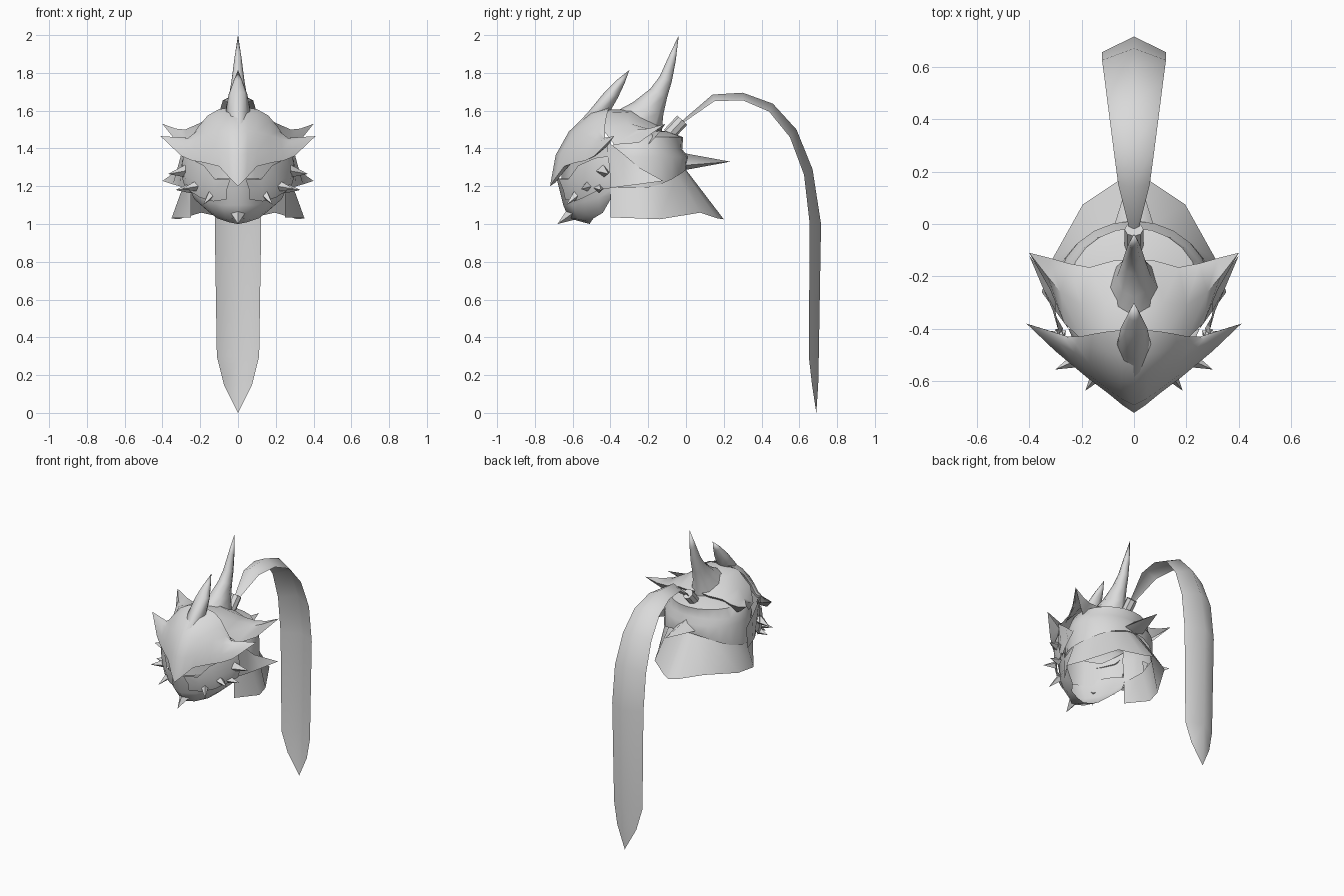
import bpy, bmesh, math
from mathutils import Vector

steel = bpy.data.materials.new("pale_grey")
steel.diffuse_color = (0.7, 0.7, 0.7, 1)
HEAD = Vector((0, -.3, 1.25))


def finish(name, bm, mirror=False, angle=40, outward=False):
    bmesh.ops.remove_doubles(bm, verts=bm.verts, dist=0.0005)
    bmesh.ops.recalc_face_normals(bm, faces=bm.faces)
    if outward and sum(f.normal.dot(f.calc_center_median() - HEAD) * f.calc_area()
                       for f in bm.faces) < 0:
        bmesh.ops.reverse_faces(bm, faces=bm.faces)
    me = bpy.data.meshes.new(name)
    bm.to_mesh(me)
    bm.free()
    me.materials.append(steel)
    ob = bpy.data.objects.new(name, me)
    bpy.context.collection.objects.link(ob)
    if mirror:
        mod = ob.modifiers.new("mirror", 'MIRROR')
        mod.merge_threshold = 0.001
    bpy.ops.object.select_all(action='DESELECT')
    ob.select_set(True)
    bpy.context.view_layer.objects.active = ob
    bpy.ops.object.shade_smooth_by_angle(angle=math.radians(angle))
    return ob


def skin(bm, rows, closed=False):
    """Quads between successive rows of points."""
    vs = [[bm.verts.new(p) for p in r] for r in rows]
    n = len(rows[0])
    for a, b in zip(vs, vs[1:]):
        for i in range(n if closed else n - 1):
            j = (i + 1) % n
            bm.faces.new((a[i], a[j], b[j], b[i]))
    bmesh.ops.dissolve_degenerate(bm, dist=0.0005, edges=bm.edges)


def plate(name, rows, angle=50, outward=True):
    """Half plate given outward from the centre, mirrored."""
    bm = bmesh.new()
    skin(bm, rows)
    return finish(name, bm, True, angle, outward)


def horn(name, sections, tip):
    """Curved centre horn: front (y,z), back (y,z), half width per section."""
    bm = bmesh.new()
    rows = []
    for f, b, w in sections:
        f, b = Vector((0, *f)), Vector((0, *b))
        m, d = (f + b) / 2, (f - b) / 2
        rows.append([m + d * math.cos(t) + Vector((w * math.sin(t), 0, 0))
                     for t in (k * math.pi / 4 for k in range(8))])
    rows.append([Vector((0, *tip))] * 8)
    skin(bm, rows, True)
    return finish(name, bm, False, 60)


def spike(name, base, tip, r, mirror=True, r2=0.0, sides=5):
    base, tip = Vector(base), Vector(tip)
    bm = bmesh.new()
    bmesh.ops.create_cone(bm, cap_ends=True, segments=sides, radius1=r,
                          radius2=r2, depth=(tip - base).length)
    q = (tip - base).to_track_quat('Z', 'Y')
    for v in bm.verts:
        v.co = q @ v.co + (base + tip) / 2
    return finish(name, bm, mirror, 30)


# Visor: domed brow with pointed nose, swept side wings and a turned-in lower lip
wing = (.41, -.38, 1.465)
plate("visor", [
    [(0, -.69, 1.22), (0, -.72, 1.2), (0, -.69, 1.365), (0, -.62, 1.49), (0, -.51, 1.59), (0, -.40, 1.615)],
    [(.04, -.66, 1.26), (.045, -.69, 1.245), (.05, -.665, 1.37), (.05, -.60, 1.49), (.05, -.5, 1.587), (.05, -.405, 1.615)],
    [(.10, -.61, 1.32), (.10, -.645, 1.305), (.10, -.63, 1.38), (.10, -.575, 1.49), (.10, -.49, 1.58), (.10, -.41, 1.608)],
    [(.18, -.54, 1.34), (.18, -.585, 1.325), (.18, -.57, 1.385), (.17, -.53, 1.47), (.165, -.47, 1.54), (.16, -.42, 1.575)],
    [(.24, -.48, 1.36), (.24, -.535, 1.335), (.235, -.525, 1.39), (.225, -.49, 1.45), (.22, -.46, 1.49), (.21, -.43, 1.515)],
    [(.28, -.42, 1.41), (.30, -.485, 1.36), (.29, -.48, 1.40), (.28, -.46, 1.44), (.265, -.44, 1.455), (.25, -.43, 1.455)],
    [wing] * 6])

# Crown: rear plate with raised side horns, closed underneath
plate("crown_plate", [
    [(0, -.42, 1.605), (0, -.28, 1.61), (0, -.14, 1.52), (0, -.16, 1.49)],
    [(.11, -.43, 1.595), (.11, -.30, 1.59), (.08, -.14, 1.51), (.08, -.16, 1.48)],
    [(.20, -.44, 1.50), (.20, -.31, 1.535), (.17, -.165, 1.50), (.19, -.20, 1.455)],
    [(.265, -.38, 1.42), (.28, -.26, 1.50), (.25, -.15, 1.49), (.265, -.20, 1.42)],
    [(.32, -.25, 1.43), (.33, -.2, 1.505), (.32, -.13, 1.50), (.31, -.17, 1.45)],
    [(.40, -.11, 1.53)] * 4])
horn("crown_horn", [
    ((-.42, 1.57), (-.13, 1.48), .11), ((-.28, 1.645), (-.12, 1.58), .065),
    ((-.19, 1.715), (-.10, 1.67), .045), ((-.14, 1.78), (-.075, 1.755), .033),
    ((-.095, 1.88), (-.055, 1.86), .02)], (-.038, 2.0))
horn("visor_crest", [
    ((-.62, 1.485), (-.40, 1.56), .012), ((-.52, 1.59), (-.40, 1.60), .065),
    ((-.43, 1.70), (-.36, 1.67), .05), ((-.37, 1.76), (-.325, 1.745), .025)], (-.30, 1.815))

# Skull: half arcs from the back round to the temples, flared at the rim
rows = []
for k in range(9):
    t = math.radians(125 * k / 8)
    s, c = math.sin(t), math.cos(t)
    low = 1.19 + .10 * max(0, c) ** 2
    rows.append([(hx * s, -.25 + (yb + .25) * c, z) for hx, yb, z in (
        (.30, .005, low), (.292, .012, 1.355), (.28, -.02, 1.395),
        (.25, -.015, 1.46), (.16, -.10, 1.49), (0, -.25, 1.51))])
plate("skull", rows)

# Neck guard: flared open skirt round the back
plate("neck_guard", [
    [(0, -.01, 1.30), (0, .2, 1.025)], [(.05, -.015, 1.29), (.06, .165, 1.03)],
    [(.17, -.05, 1.26), (.195, .075, 1.06)], [(.26, -.14, 1.235), (.315, -.14, 1.025)],
    [(.285, -.26, 1.215), (.352, -.26, 1.03)], [(.25, -.40, 1.19), (.25, -.40, 1.035)]])

# Broad spike at the nape
nape = (0, .235, 1.33)
plate("back_spike", [
    [(0, -.01, 1.375), nape], [(.08, -.02, 1.31), nape], [(0, -.01, 1.285), nape]], 20, False)

# Temple plates with side spikes sweeping back
plate("temple_plate", [
    [(.285, -.42, 1.44), (.27, -.40, 1.19)], [(.30, -.33, 1.37), (.31, -.33, 1.20)],
    [(.30, -.25, 1.30), (.345, -.25, 1.21)], [(.40, -.12, 1.228)] * 2,
    [(.28, -.19, 1.25)] * 2, [(.28, -.25, 1.30), (.29, -.25, 1.21)]], 25)

# Face backing behind the eye slits
plate("face_backing", [
    [(0, -.66, 1.20), (0, -.66, 1.40)], [(.09, -.61, 1.20), (.09, -.60, 1.38)],
    [(.18, -.545, 1.2), (.18, -.545, 1.37)], [(.25, -.47, 1.2), (.255, -.475, 1.42)],
    [(.275, -.40, 1.2), (.28, -.40, 1.44)]])

# Jaw and cheek guards
plate("jaw", [
    [(0, -.685, 1.24), (0, -.65, 1.10), (0, -.62, 1.03), (0, -.51, 1.0)],
    [(.08, -.63, 1.24), (.09, -.60, 1.10), (.06, -.57, 1.025), (.05, -.505, 1.01)],
    [(.16, -.56, 1.25), (.17, -.54, 1.12), (.12, -.53, 1.05), (.11, -.49, 1.03)],
    [(.22, -.47, 1.25), (.21, -.46, 1.14), (.17, -.46, 1.08), (.15, -.44, 1.06)],
    [(.25, -.40, 1.23), (.25, -.40, 1.18), (.24, -.40, 1.15), (.23, -.40, 1.13)]])
plate("cheek_guard", [
    [(.04, -.675, 1.24), (.06, -.65, 1.18), (.06, -.64, 1.13)],
    [(.12, -.625, 1.235), (.13, -.615, 1.18), (.13, -.59, 1.12)],
    [(.18, -.57, 1.31), (.205, -.56, 1.22), (.20, -.54, 1.14)],
    [(.26, -.48, 1.35), (.28, -.47, 1.26), (.265, -.46, 1.18)],
    [(.29, -.41, 1.36), (.30, -.40, 1.26), (.28, -.40, 1.19)]], 25)
for i, (b, t, r) in enumerate([
        ((.14, -.575, 1.16), (.185, -.635, 1.10), .026),
        ((.22, -.52, 1.20), (.30, -.555, 1.185), .028),
        ((.27, -.44, 1.28), (.37, -.41, 1.265), .036),
        ((.25, -.46, 1.19), (.33, -.45, 1.18), .028)]):
    spike("cheek_spike_%d" % (i + 1), b, t, r, sides=4)
spike("chin_spike", (0, -.595, 1.06), (0, -.68, 1.0), .04, False, sides=4)

# Plume socket and ribbon plume with a raised centre line
spike("plume_socket", (0, -.09, 1.475), (0, -.02, 1.55), .036, False, .036, 8)
spine = [(-.04, 1.53), (.14, 1.685), (.30, 1.695), (.46, 1.637), (.585, 1.50),
         (.67, 1.29), (.715, 1.0), (.703, .30), (.70, .15), (.69, 0)]
edge = [(-.03, 1.525), (.15, 1.65), (.30, 1.655), (.44, 1.595), (.55, 1.46),
        (.625, 1.26), (.655, 1.0), (.65, .30), (.667, .15), (.69, 0)]
width = [.015, .06, .08, .098, .112, .122, .123, .112, .075, 0]
plate("plume", [[(0, *a), (w, *b)] for a, b, w in zip(spine, edge, width)], 35, False)
